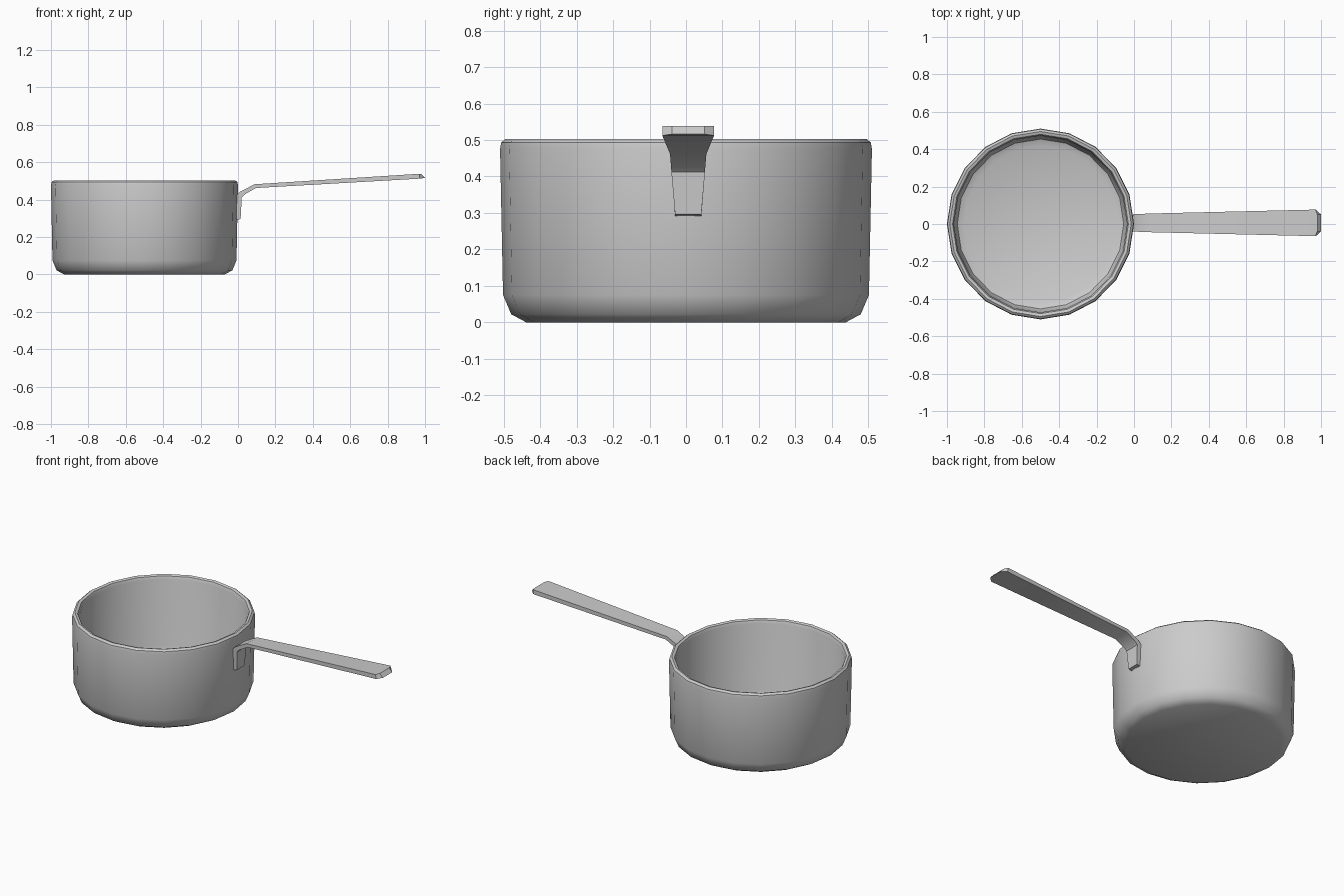
import bpy, bmesh, math

if "Cube" in bpy.data.objects:
    bpy.data.objects.remove(bpy.data.objects["Cube"])

SIDES = 20
CENTRE_X = -0.5


def make_object(name, bm, angle):
    bmesh.ops.recalc_face_normals(bm, faces=bm.faces)
    mesh = bpy.data.meshes.new(name)
    bm.to_mesh(mesh)
    bm.free()
    obj = bpy.data.objects.new(name, mesh)
    bpy.context.collection.objects.link(obj)
    bpy.ops.object.select_all(action='DESELECT')
    obj.select_set(True)
    bpy.context.view_layer.objects.active = obj
    bpy.ops.object.shade_smooth_by_angle(angle=math.radians(angle))
    return obj


def loft(bm, rings):
    """Skin consecutive closed vertex rings and cap both ends."""
    loops = [[bm.verts.new(p) for p in ring] for ring in rings]
    for a, b in zip(loops, loops[1:]):
        n = len(a)
        for i in range(n):
            j = (i + 1) % n
            bm.faces.new((a[i], a[j], b[j], b[i]))
    bm.faces.new(loops[0])
    bm.faces.new(loops[-1])


# Pot body: outer wall, rolled rim, inner wall and floor (radius, z)
pot_profile = [
    (0.43, 0.0), (0.47, 0.022), (0.492, 0.075), (0.50, 0.475),
    (0.497, 0.493), (0.485, 0.503), (0.470, 0.498), (0.463, 0.48),
    (0.460, 0.08), (0.445, 0.045), (0.41, 0.03),
]
bm = bmesh.new()
loft(bm, [[(CENTRE_X + r * math.cos(2 * math.pi * i / SIDES),
            1.02 * r * math.sin(2 * math.pi * i / SIDES), z)
           for i in range(SIDES)] for r, z in pot_profile])
make_object("pot_body", bm, 40)

# Handle: bent tapering strap (upper x, upper z, lower x, lower z, half width)
handle_sections = [
    (-0.008, 0.292, 0.014, 0.296, 0.036),
    (-0.006, 0.425, 0.020, 0.412, 0.046),
    (0.012, 0.442, 0.036, 0.428, 0.047),
    (0.088, 0.482, 0.096, 0.462, 0.050),
    (0.970, 0.538, 0.972, 0.512, 0.071),
    (0.980, 0.538, 1.000, 0.516, 0.045),
]
OFFSET_Y = 0.006
bm = bmesh.new()
loft(bm, [[(xu, OFFSET_Y - w, zu), (xu, OFFSET_Y + w, zu),
           (xl, OFFSET_Y + w, zl), (xl, OFFSET_Y - w, zl)]
          for xu, zu, xl, zl, w in handle_sections])
make_object("handle", bm, 30)
